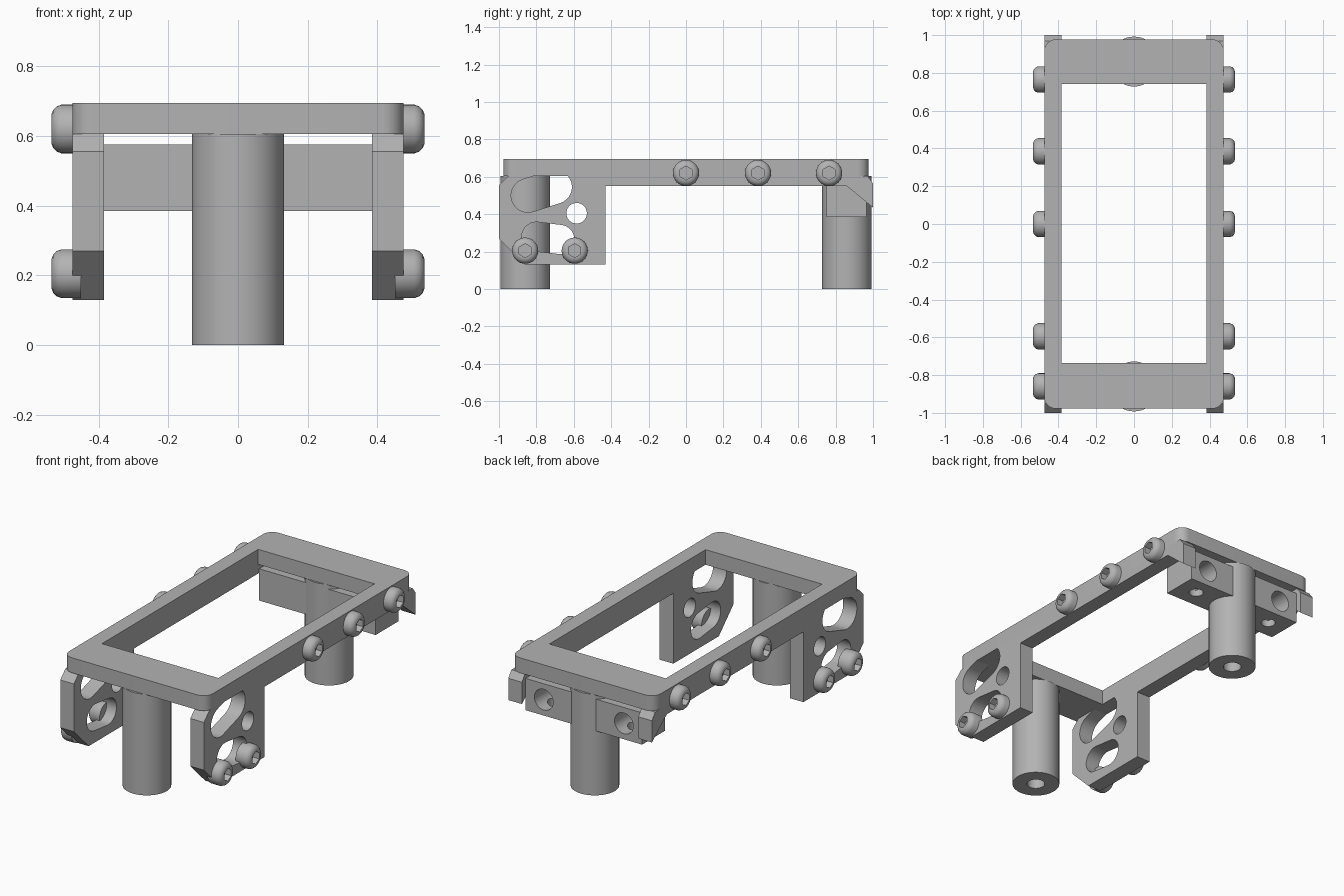
import bpy, bmesh, math
from mathutils import Vector, Matrix

if "Cube" in bpy.data.objects:
    bpy.data.objects.remove(bpy.data.objects["Cube"])

metal = bpy.data.materials.new("satin grey")
metal.use_nodes = True
GREY = (0.45, 0.45, 0.45, 1)
metal.diffuse_color = GREY
metal.node_tree.nodes["Principled BSDF"].inputs["Base Color"].default_value = GREY


def arc(cx, cy, r, a0, a1, n):
    """Points on an arc, angles in degrees."""
    angles = [math.radians(a0 + (a1 - a0) * i / n) for i in range(n + 1)]
    return [(cx + r * math.cos(a), cy + r * math.sin(a)) for a in angles]


def circle(cx, cy, r, n=32):
    return arc(cx, cy, r, 0, 360, n)[:-1]


def slot(a, b, r):
    """Outline of a rounded slot between two centres."""
    t = math.degrees(math.atan2(b[1] - a[1], b[0] - a[0]))
    return arc(*a, r, t + 90, t + 270, 16) + arc(*b, r, t - 90, t + 90, 16)


def rounded_rect(hx, hy, r):
    pts = []
    for i, (sx, sy) in enumerate([(1, 1), (-1, 1), (-1, -1), (1, -1)]):
        pts += arc(sx * (hx - r), sy * (hy - r), r, i * 90, i * 90 + 90, 8)
    return pts


def rect(x0, x1, y0, y1):
    return [(x0, y0), (x1, y0), (x1, y1), (x0, y1)]


def prism(name, outline, axis, lo, hi):
    """Extrude a 2D outline along an axis between lo and hi."""
    place = {"x": lambda u, v: (lo, u, v),
             "y": lambda u, v: (u, lo, v),
             "z": lambda u, v: (u, v, lo)}[axis]
    step = Vector([hi - lo if a == axis else 0 for a in "xyz"])
    bm = bmesh.new()
    face = bm.faces.new([bm.verts.new(place(u, v)) for u, v in outline])
    ext = bmesh.ops.extrude_face_region(bm, geom=[face])["geom"]
    bmesh.ops.translate(bm, vec=step, verts=[g for g in ext if isinstance(g, bmesh.types.BMVert)])
    return finish(name, bm)


def finish(name, bm):
    bmesh.ops.recalc_face_normals(bm, faces=bm.faces)
    mesh = bpy.data.meshes.new(name)
    bm.to_mesh(mesh)
    bm.free()
    mesh.materials.append(metal)
    ob = bpy.data.objects.new(name, mesh)
    bpy.context.collection.objects.link(ob)
    return ob


def cut(ob, cutters):
    """Subtract the cutters, bake the result and discard them."""
    for c in cutters:
        mod = ob.modifiers.new("cut", "BOOLEAN")
        mod.operation, mod.solver, mod.object = "DIFFERENCE", "EXACT", c
    dg = bpy.context.evaluated_depsgraph_get()
    mesh = bpy.data.meshes.new_from_object(ob.evaluated_get(dg))
    ob.modifiers.clear()
    ob.data = mesh
    for c in cutters:
        bpy.data.objects.remove(c)
    return ob


def smooth(ob):
    bpy.ops.object.select_all(action="DESELECT")
    ob.select_set(True)
    bpy.context.view_layer.objects.active = ob
    bpy.ops.object.shade_smooth_by_angle(angle=math.radians(35))


def mirrored(ob, name):
    """Copy a part to the other side of x = 0."""
    mesh = ob.data.copy()
    mesh.transform(Matrix.Scale(-1, 4, (1, 0, 0)))
    mesh.flip_normals()
    other = bpy.data.objects.new(name, mesh)
    bpy.context.collection.objects.link(other)
    smooth(other)


RAIL_IN, RAIL_OUT, DECK = 0.385, 0.475, 0.605

# Top frame with rounded corners and a large opening
frame = prism("top_frame", rounded_rect(RAIL_OUT, 0.977, 0.06), "z", DECK, 0.695)
cut(frame, [prism("opening", rect(-RAIL_IN, RAIL_IN, -0.735, 0.74), "z", 0.5, 0.8)])
smooth(frame)

# Side rails with slotted front plates and rear ears
side = [(-1, 0.27), (-0.86, 0.13), (-0.43, 0.13), (-0.43, 0.55), (0.86, 0.55),
        (1, 0.435), (1, 0.565), (0.97, DECK), (-0.95, DECK), (-1, 0.555)]
rail = prism("left_rail", side, "x", RAIL_IN, RAIL_OUT)
openings = [slot((-0.845, 0.5), (-0.7, 0.545), 0.09),
            slot((-0.8, 0.28), (-0.675, 0.265), 0.078),
            circle(-0.585, 0.405, 0.055)]
cut(rail, [prism("cutter", o, "x", 0.3, 0.6) for o in openings])
smooth(rail)
mirrored(rail, "right_rail")

# Button-head screws with hex sockets
profile = [(0.45, 0.07), (0.506, 0.07), (0.52, 0.065), (0.53, 0.055), (0.535, 0.042)]
for i, (y, z) in enumerate([(-0.86, 0.205), (-0.595, 0.205), (0, 0.62), (0.385, 0.62), (0.765, 0.62)]):
    bm = bmesh.new()
    rings = [[bm.verts.new((x, u, v)) for u, v in circle(y, z, r)] for x, r in profile]
    for a, b in zip(rings, rings[1:]):
        for k in range(len(a)):
            j = (k + 1) % len(a)
            bm.faces.new((a[k], a[j], b[j], b[k]))
    bm.faces.new(rings[0])
    bm.faces.new(rings[-1])
    screw = finish(f"left_screw_{i + 1}", bm)
    hexagon = arc(y, z, 0.037, 30, 330, 5)
    cut(screw, [prism("socket", hexagon, "x", 0.495, 0.6)])
    smooth(screw)
    mirrored(screw, f"right_screw_{i + 1}")

# Front and rear posts, each bored from below
for name, y in (("front_post", -0.86), ("rear_post", 0.86)):
    post = prism(name, circle(0, y, 0.132, 48), "z", 0, DECK)
    cut(post, [prism("bore", circle(0, y, 0.05), "z", -0.1, 0.25)])
    smooth(post)

# Rear cross block with blind holes behind and below
block = prism("rear_cross_block", rect(-RAIL_IN, RAIL_IN, 0.75, 0.965), "z", 0.385, 0.575)
holes = []
for s in (-1, 1):
    holes.append(prism("rear_hole", circle(s * 0.265, 0.48, 0.062), "y", 0.82, 1.1))
    holes.append(prism("lower_hole", circle(s * 0.265, 0.86, 0.04), "z", 0.3, 0.48))
cut(block, holes)
smooth(block)
